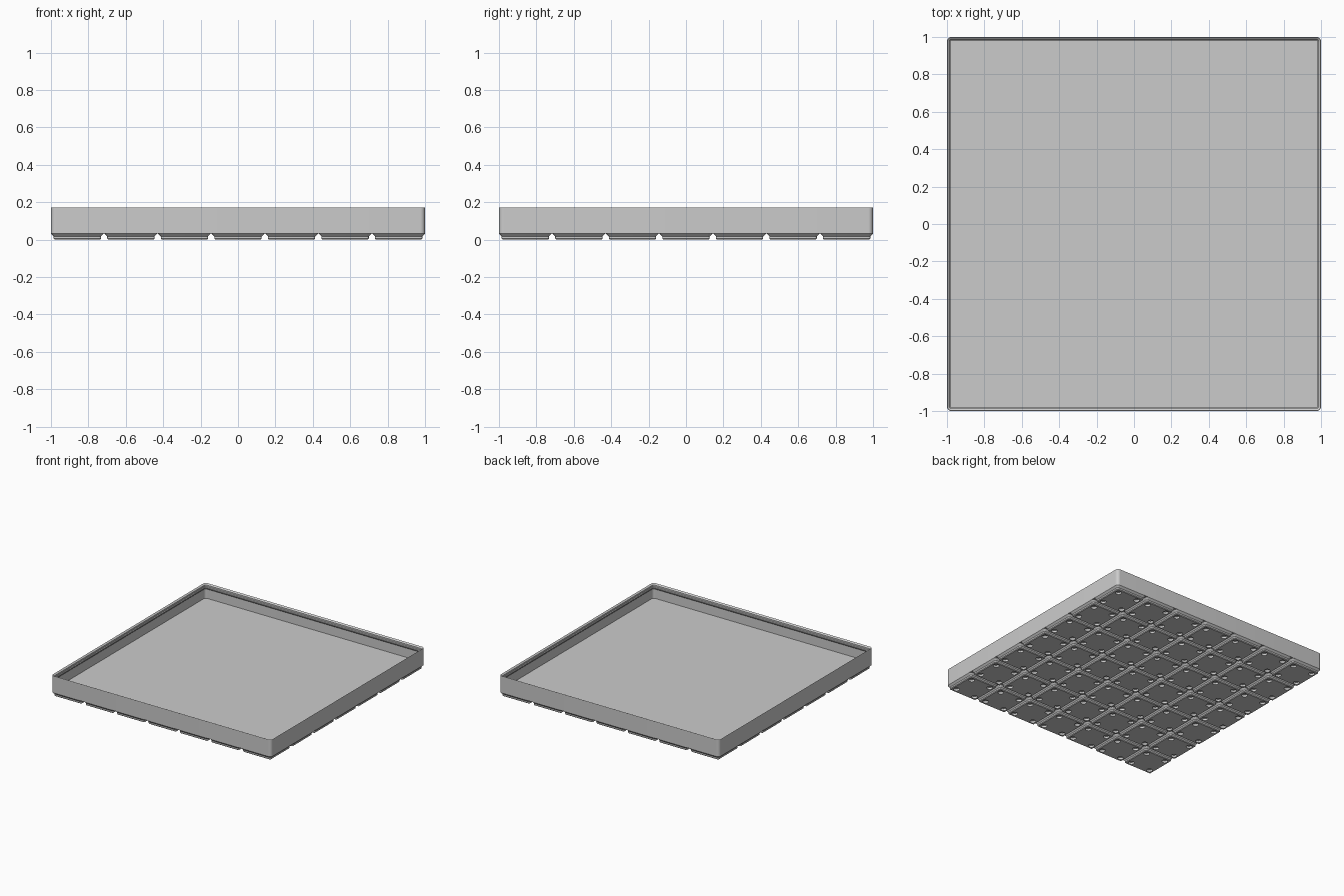
import bpy, bmesh, math

cube = bpy.data.objects.get("Cube")
if cube:
    bpy.data.objects.remove(cube, do_unlink=True)

MM = 2 / 293.5          # one millimetre in model units
CELLS, PITCH = 7, 42
CORNER_STEPS = 8

grey = bpy.data.materials.new("plain grey")
grey.use_nodes = True
grey.diffuse_color = (0.6, 0.6, 0.6, 1)
grey.node_tree.nodes["Principled BSDF"].inputs["Base Color"].default_value = (0.6, 0.6, 0.6, 1)


def add_object(name, bm):
    bmesh.ops.recalc_face_normals(bm, faces=bm.faces)
    bmesh.ops.scale(bm, vec=(MM, MM, MM), verts=bm.verts)
    mesh = bpy.data.meshes.new(name)
    bm.to_mesh(mesh)
    bm.free()
    mesh.materials.append(grey)
    obj = bpy.data.objects.new(name, mesh)
    bpy.context.collection.objects.link(obj)
    return obj


def rounded_square(bm, half, radius, z):
    verts = []
    for corner in range(4):
        mid = math.radians(45 + 90 * corner)
        cx = math.copysign(half - radius, math.cos(mid))
        cy = math.copysign(half - radius, math.sin(mid))
        for i in range(CORNER_STEPS + 1):
            a = math.pi / 2 * (corner + i / CORNER_STEPS)
            verts.append(bm.verts.new((cx + radius * math.cos(a), cy + radius * math.sin(a), z)))
    return verts


def loft(half, radius, profile):
    """Closed solid through rounded squares given as (inset, height)."""
    bm = bmesh.new()
    rings = [rounded_square(bm, half - d, radius - d, z) for d, z in profile]
    for low, high in zip(rings, rings[1:]):
        for i in range(len(low)):
            j = (i + 1) % len(low)
            bm.faces.new((low[i], low[j], high[j], high[i]))
    bm.faces.new(rings[0])
    bm.faces.new(rings[-1])
    return bm


def smooth(obj):
    bpy.ops.object.select_all(action="DESELECT")
    obj.select_set(True)
    bpy.context.view_layer.objects.active = obj
    bpy.ops.object.shade_smooth_by_angle(angle=math.radians(30))


# Tray: outer wall, stacking lip, inner wall and floor
tray = add_object("tray", loft(146.75, 3.75, [
    (0, 4.9), (0, 24.7), (0.25, 25.1), (0.5, 25), (1.9, 23.5), (1.9, 21.7),
    (2.6, 21), (2.6, 19.8), (0.95, 18.15), (0.95, 7)]))
smooth(tray)

# One stepped foot, running slightly into the tray
feet = add_object("feet", loft(20.75, 3.75, [
    (2.95, 0), (2.15, 0.8), (2.15, 2.6), (0, 4.75), (0, 4.95), (0.3, 5.3)]))

# Four round magnet pockets cut into its underside
bm = bmesh.new()
for sx in (-1, 1):
    for sy in (-1, 1):
        new = bmesh.ops.create_cone(bm, cap_ends=True, segments=24, radius1=3.25, radius2=3.25, depth=4.8)
        bmesh.ops.translate(bm, vec=(13 * sx, 13 * sy, 0), verts=new["verts"])
cutter = add_object("magnet_pocket_cutter", bm)
cut = feet.modifiers.new("pockets", "BOOLEAN")
cut.operation = "DIFFERENCE"
cut.solver = "EXACT"
cut.object = cutter
bpy.context.view_layer.objects.active = feet
bpy.ops.object.modifier_apply(modifier=cut.name)
bpy.data.objects.remove(cutter, do_unlink=True)
smooth(feet)

# Repeat the foot over the whole grid
for axis in range(2):
    grid = feet.modifiers.new("grid", "ARRAY")
    grid.count = CELLS
    grid.use_relative_offset = False
    grid.use_constant_offset = True
    step = [0, 0, 0]
    step[axis] = PITCH * MM
    grid.constant_offset_displace = step
start = -PITCH * (CELLS - 1) / 2 * MM
feet.location = (start, start, 0)
